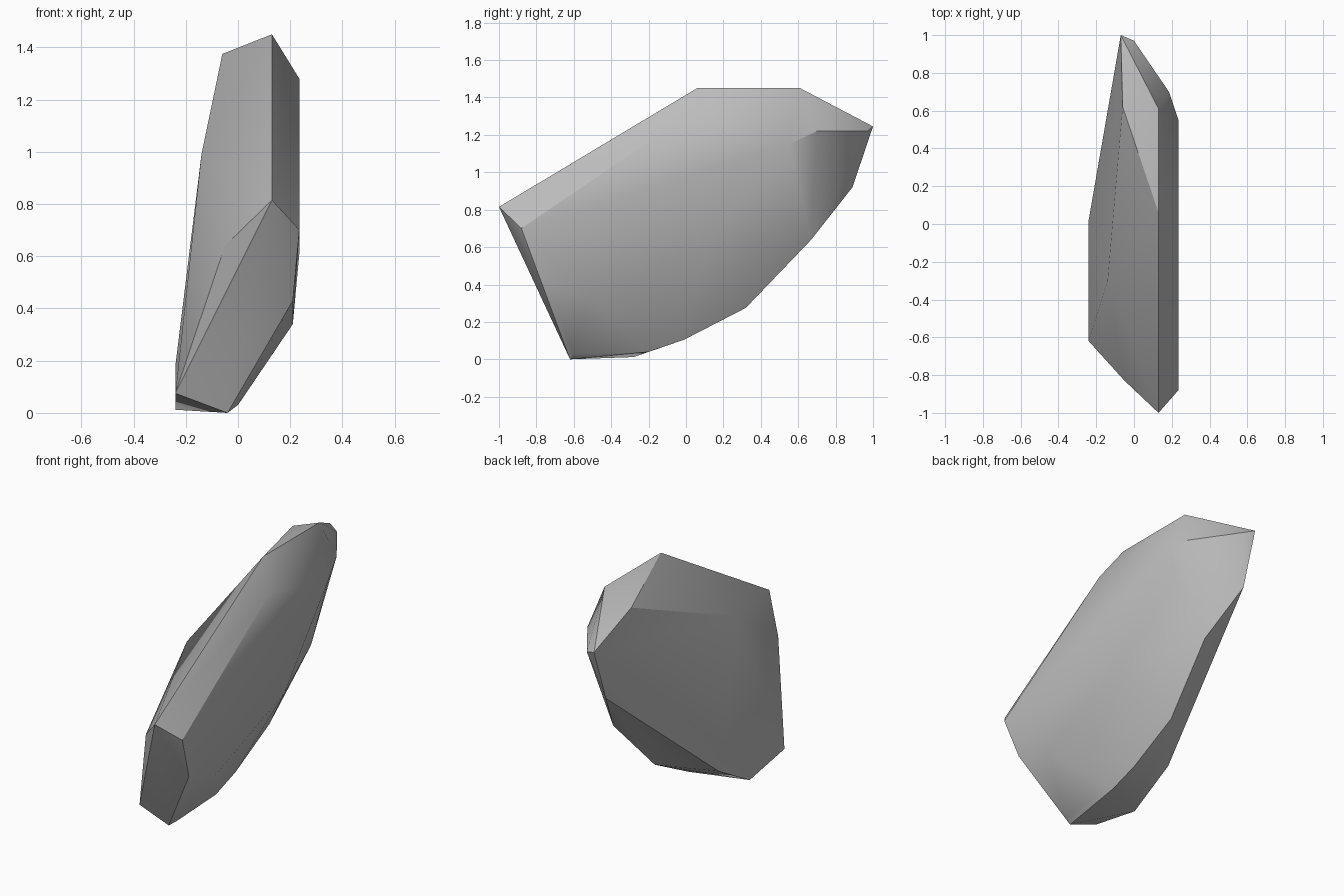
import bpy
import bmesh
import math
from mathutils import Vector

# Remove only the default cube
default_cube = bpy.data.objects.get("Cube")
if default_cube:
    bpy.data.objects.remove(default_cube, do_unlink=True)


def make_material(name, colour):
    material = bpy.data.materials.new(name)
    material.use_nodes = True
    material.diffuse_color = colour
    shader = material.node_tree.nodes["Principled BSDF"]
    shader.inputs["Base Color"].default_value = colour
    return material


# Corners of the flat left cheek of the stone
left_cheek = [
    (.235, -.88, .7), (.235, -.03, 1.28), (.235, .55, 1.15),
    (.235, .12, .61), (.21, -.52, .34), (.21, -.78, .43),
]

# Corners of the flat right cheek
right_cheek = [
    (-.06, .62, 1.375), (-.14, -.3, .99), (-.05, -.83, .64),
    (-.24, -.62, .075), (-.24, -.28, .012), (-.24, .02, .18),
    (-.075, .89, .92), (-.07, 1, 1.245),
]

# Top ridge and rear tip
ridge = [
    (.13, -1, .815), (.13, .06, 1.45), (.13, .61, 1.45),
    (.185, .7, 1.22), (0, .97, 1.22),
]

# Curved underside, from the foot up to the back
underside = [
    (-.04, -.62, 0), (0, -.6, .03), (-.01, -.2, .04),
    (-.01, -.01, .105), (-.01, .32, .275), (.03, .67, .64),
]


def build_stone(name, corner_groups, material):
    """Wrap the corner groups in one convex chipped stone."""
    bm = bmesh.new()
    for group in corner_groups:
        for corner in group:
            bm.verts.new(Vector(corner))
    bmesh.ops.convex_hull(bm, input=bm.verts[:])

    # Drop any corner that falls inside the hull
    loose = [vert for vert in bm.verts if not vert.link_faces]
    bmesh.ops.delete(bm, geom=loose, context='VERTS')
    bmesh.ops.recalc_face_normals(bm, faces=bm.faces[:])

    mesh = bpy.data.meshes.new(name)
    bm.to_mesh(mesh)
    bm.free()
    mesh.materials.append(material)
    stone = bpy.data.objects.new(name, mesh)
    bpy.context.scene.collection.objects.link(stone)
    return stone


stone_grey = make_material("stone grey", (.5, .5, .5, 1))
rock = build_stone("rock", [left_cheek, right_cheek, ridge, underside], stone_grey)

# Soft shading over shallow facets, crisp chipped edges elsewhere
bpy.ops.object.select_all(action='DESELECT')
rock.select_set(True)
bpy.context.view_layer.objects.active = rock
bpy.ops.object.shade_smooth_by_angle(angle=math.radians(30))
